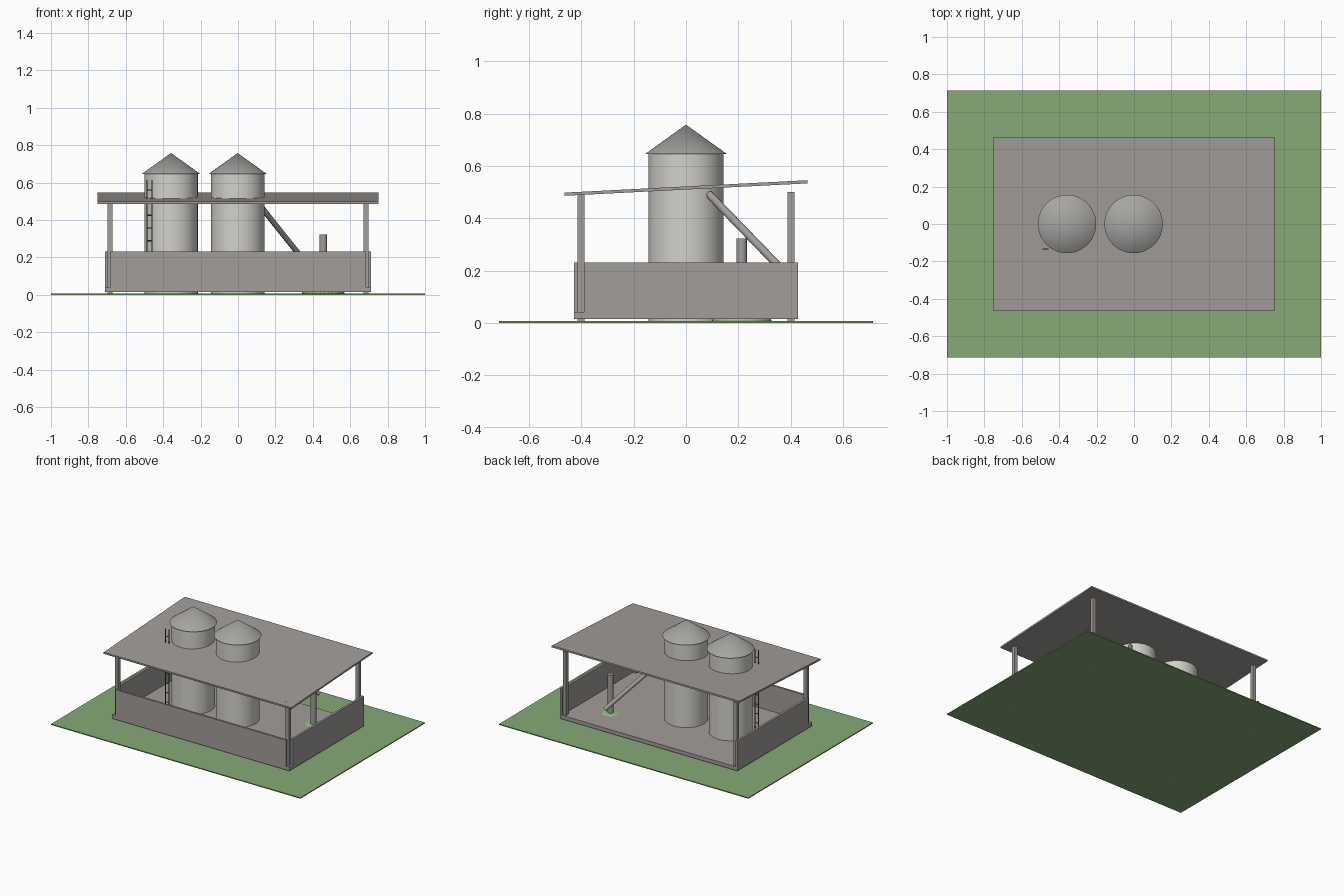
import bpy
import math
from mathutils import Vector

if "Cube" in bpy.data.objects:
    bpy.data.objects.remove(bpy.data.objects["Cube"], do_unlink=True)


def make_material(name, rgb):
    mat = bpy.data.materials.new(name)
    mat.use_nodes = True
    mat.diffuse_color = (*rgb, 1)
    mat.node_tree.nodes["Principled BSDF"].inputs["Base Color"].default_value = (*rgb, 1)
    return mat


GRASS = make_material("grass_green", (0.24, 0.40, 0.18))
MOUND = make_material("light_green", (0.31, 0.52, 0.25))
CONCRETE = make_material("warm_grey", (0.36, 0.34, 0.325))
METAL = make_material("pale_metal", (0.65, 0.64, 0.60))
CAP = make_material("cap_grey", (0.38, 0.375, 0.36))
DARK = make_material("dark_steel", (0.10, 0.10, 0.10))


def finish(name, mat, smooth=False):
    obj = bpy.context.object
    obj.name = name
    obj.data.materials.append(mat)
    if smooth:
        bpy.ops.object.shade_smooth_by_angle(angle=math.radians(35))
    return obj


def box(name, mat, low, high):
    """Box between two opposite corners."""
    low, high = Vector(low), Vector(high)
    bpy.ops.mesh.primitive_cube_add(size=1, location=(low + high) / 2)
    obj = bpy.context.object
    obj.scale = high - low
    bpy.ops.object.transform_apply(location=False, rotation=False, scale=True)
    return finish(name, mat)


def rod(name, mat, start, end, radius, sides=32):
    """Round bar between two points."""
    start, end = Vector(start), Vector(end)
    axis = end - start
    bpy.ops.mesh.primitive_cylinder_add(
        vertices=sides, radius=radius, depth=axis.length, location=(start + end) / 2,
        rotation=axis.to_track_quat("Z", "Y").to_euler())
    return finish(name, mat, True)


# Ground and raised floor slab
box("ground", GRASS, (-1, -0.714, 0), (1, 0.714, 0.007))
box("floor_slab", CONCRETE, (-0.712, -0.428, 0.015), (0.712, 0.428, 0.042))

# Low walls on the front and both sides, open at the back
box("front_wall", CONCRETE, (-0.683, -0.428, 0.042), (0.683, -0.414, 0.231))
for side, label in ((-1, "right"), (1, "left")):
    box(label + "_wall", CONCRETE,
        (min(side * 0.696, side * 0.712), -0.389, 0.042),
        (max(side * 0.696, side * 0.712), 0.428, 0.231))
    # Corner posts
    for depth, place in ((-0.401, "front"), (0.401, "back")):
        x = side * 0.684
        box(f"{place}_{label}_post", CONCRETE,
            (x - 0.013, depth - 0.013, 0), (x + 0.013, depth + 0.013, 0.501))

# Sloping roof sheet, higher at the back
roof = box("roof", CONCRETE, (-0.752, -0.465, -0.006), (0.752, 0.465, 0.006))
roof.location.z = 0.516
roof.rotation_euler.x = math.atan(0.051)

# Two round tanks with cone caps
for x, label in ((-0.358, "right"), (-0.002, "left")):
    rod(label + "_tank", METAL, (x, 0, 0.007), (x, 0, 0.646), 0.143, 48)
    bpy.ops.mesh.primitive_cone_add(vertices=48, radius1=0.156, radius2=0,
                                    depth=0.112, location=(x, 0, 0.702))
    finish(label + "_tank_cap", CAP, True)

# Ladder beside the right tank
for x in (-0.487, -0.460):
    rod("ladder_rail", DARK, (x, -0.134, 0.042), (x, -0.134, 0.615), 0.0035, 8)
for i in range(8):
    z = 0.085 + 0.068 * i
    rod("ladder_rung", DARK, (-0.487, -0.134, z), (-0.460, -0.134, z), 0.003, 8)

# Slanted feed pipe from the left tank
rod("feed_pipe", CONCRETE, (0.106, 0.088, 0.492), (0.367, 0.405, 0.165), 0.015, 24)

# Short pillar standing on a grassy mound
rod("pillar", CONCRETE, (0.456, 0.213, 0.02), (0.456, 0.213, 0.323), 0.02, 24)
bpy.ops.mesh.primitive_uv_sphere_add(segments=32, ring_count=16, radius=1,
                                     location=(0.456, 0.213, 0.003))
bpy.context.object.scale = (0.115, 0.115, 0.045)
finish("mound", MOUND, True)

# Trim the buried half of the mound
mound = bpy.context.object
for vert in mound.data.vertices:
    vert.co.z = max(vert.co.z, 0)
